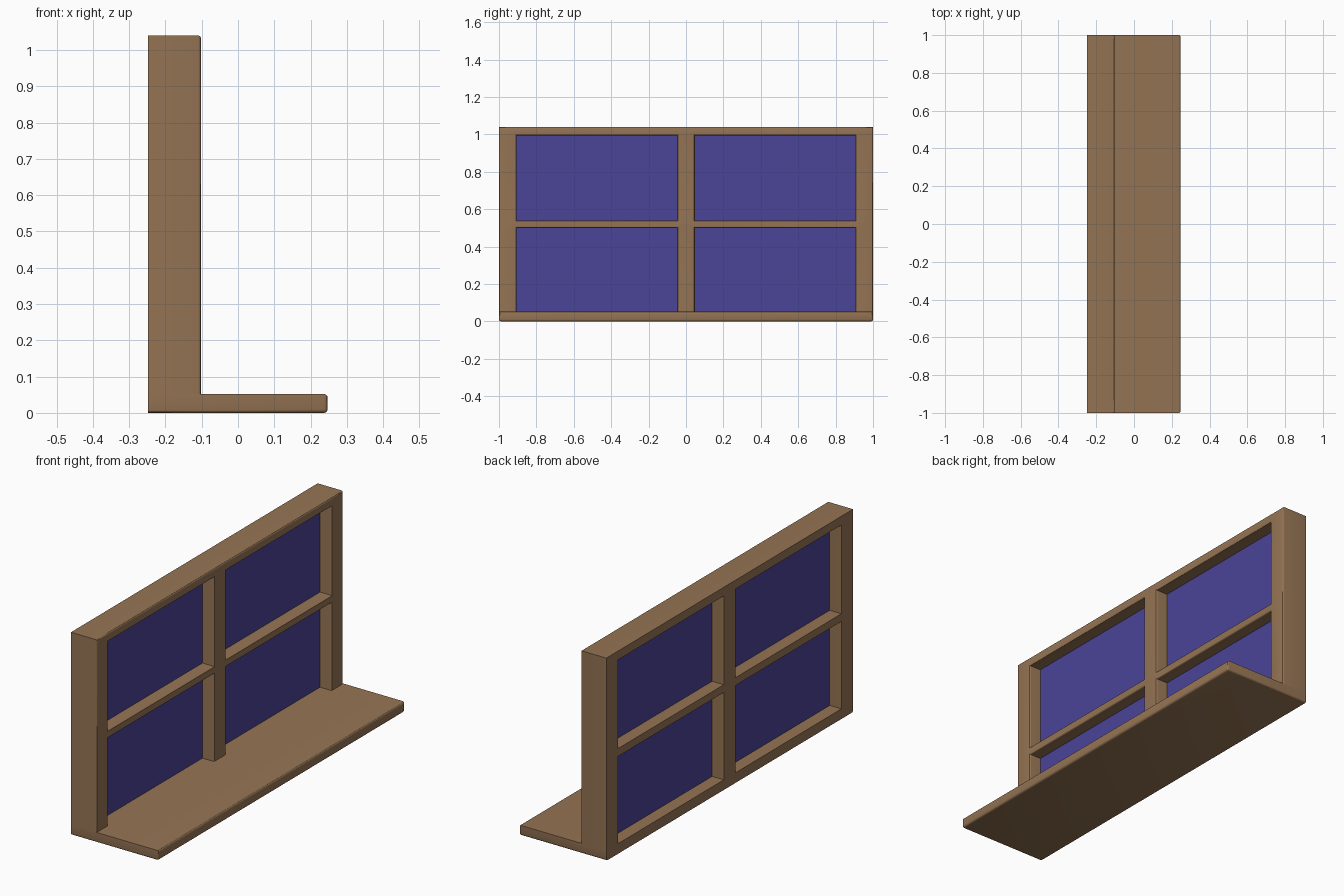
import bpy, bmesh

if "Cube" in bpy.data.objects:
    bpy.data.objects.remove(bpy.data.objects["Cube"])

X_BACK, X_FRONT, X_SILL = -0.248, -0.102, 0.247
SILL_TOP, TOP = 0.052, 1.04


def material(name, color):
    m = bpy.data.materials.new(name)
    m.diffuse_color = color
    m.use_nodes = True
    m.node_tree.nodes["Principled BSDF"].inputs["Base Color"].default_value = m.diffuse_color
    return m


def finish(bm, name, mat):
    bmesh.ops.recalc_face_normals(bm, faces=bm.faces)
    me = bpy.data.meshes.new(name)
    bm.to_mesh(me)
    bm.free()
    me.materials.append(mat)
    ob = bpy.data.objects.new(name, me)
    bpy.context.collection.objects.link(ob)
    bpy.ops.object.select_all(action='DESELECT')
    ob.select_set(True)
    bpy.context.view_layer.objects.active = ob
    bpy.ops.object.shade_smooth_by_angle()
    return ob


def box(x0, x1, y0, y1, z0, z1):
    bm = bmesh.new()
    bmesh.ops.create_cube(bm, size=1)
    for v in bm.verts:
        v.co = ((x0 + x1) / 2 + v.co.x * (x1 - x0),
                (y0 + y1) / 2 + v.co.y * (y1 - y0),
                (z0 + z1) / 2 + v.co.z * (z1 - z0))
    return bm


def round_edges(bm, edges, width):
    bmesh.ops.bevel(bm, geom=edges, offset=width, offset_type='OFFSET',
                    segments=3, profile=0.5, affect='EDGES')


wood = material("wood", (0.30, 0.175, 0.088, 1))
blue = material("blue_glass", (0.07, 0.056, 0.31, 1))

# Window frame: grid of bars with four openings, extruded forward
ys = [-1, -0.905, -0.048, 0.048, 0.905, 1]
zs = [SILL_TOP, 0.50, 0.54, 0.995, TOP]
bm = bmesh.new()
grid = [[bm.verts.new((X_BACK, y, z)) for z in zs] for y in ys]
for i in range(5):
    for j in range(4):
        if i in (1, 3) and j in (0, 2):
            continue
        bm.faces.new((grid[i][j], grid[i + 1][j], grid[i + 1][j + 1], grid[i][j + 1]))
ext = bmesh.ops.extrude_face_region(bm, geom=bm.faces[:], use_keep_orig=True)
for v in ext["geom"]:
    if isinstance(v, bmesh.types.BMVert):
        v.co.x = X_FRONT
bmesh.ops.recalc_face_normals(bm, faces=bm.faces)
# soften the room-side rims, leaving the feet on the sill square
rims = [e for e in bm.edges
        if all(v.co.x > X_FRONT - 0.001 for v in e.verts)
        and len(e.link_faces) == 2 and e.calc_face_angle() > 1
        and not all(v.co.z < SILL_TOP + 0.001 for v in e.verts)]
round_edges(bm, rims, 0.008)
finish(bm, "window_frame", wood)

# Sill board with rounded front and underside edges
bm = box(X_BACK, X_SILL, -1, 1, 0, SILL_TOP)
soft = [e for e in bm.edges
        if all(v.co.x > 0 for v in e.verts)
        or (all(v.co.z < 0.001 for v in e.verts)
            and any(v.co.x > 0 for v in e.verts))]
round_edges(bm, soft, 0.01)
finish(bm, "window_sill", wood)

# Glass panes, set midway through the frame
for side, (y0, y1) in (("left", ys[1:3]), ("right", ys[3:5])):
    for level, (z0, z1) in (("lower", zs[0:2]), ("upper", zs[2:4])):
        finish(box(-0.182, -0.168, y0, y1, z0, z1), f"{level}_{side}_pane", blue)
